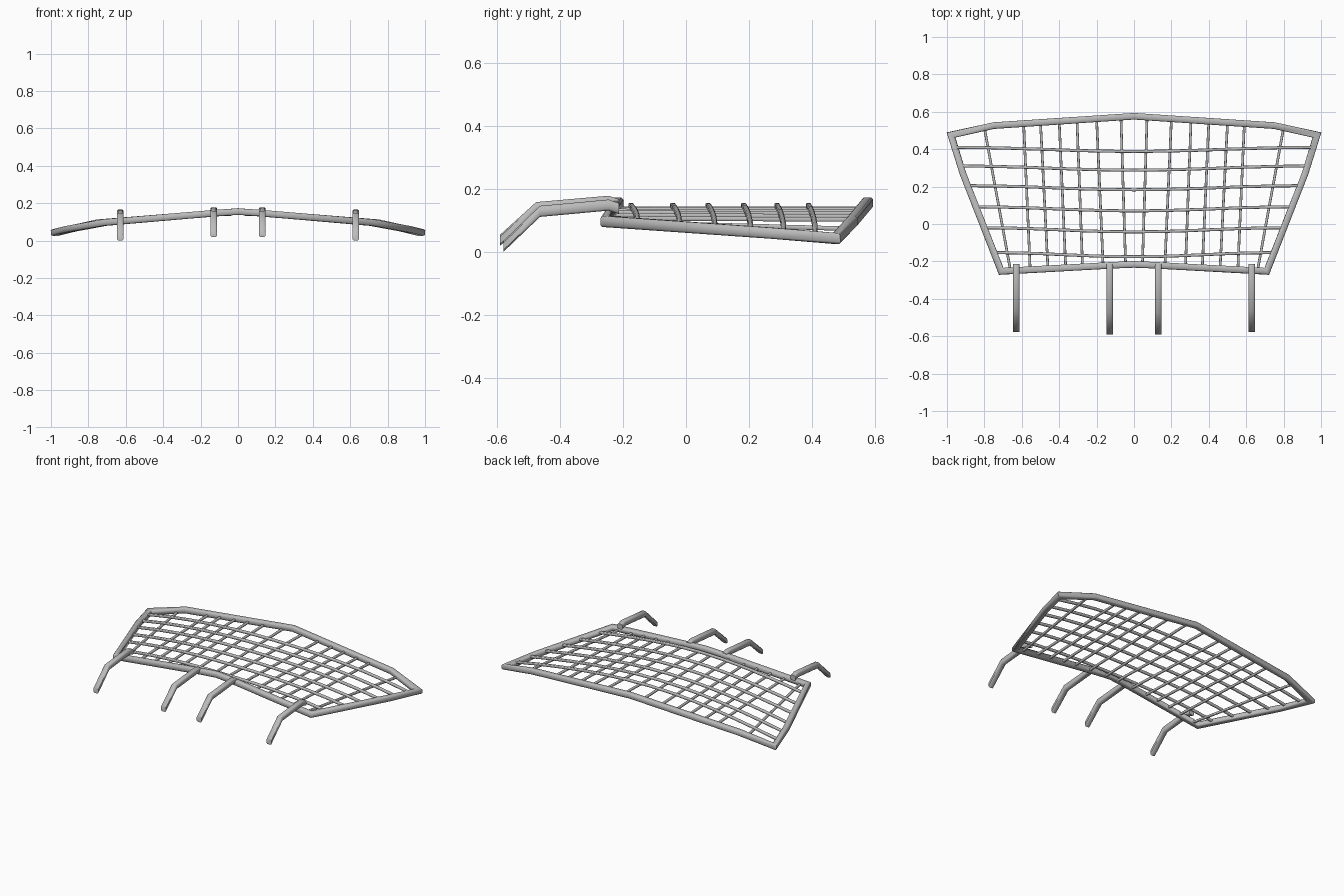
import bpy, bmesh, math
from mathutils import Vector

if "Cube" in bpy.data.objects:
    bpy.data.objects.remove(bpy.data.objects["Cube"], do_unlink=True)

steel = bpy.data.materials.new("grey_steel")
steel.use_nodes = True
GREY = (0.5, 0.5, 0.5, 1)
steel.diffuse_color = GREY
steel.node_tree.nodes["Principled BSDF"].inputs["Base Color"].default_value = GREY

# Square section with chamfered corners
c = 0.65
SECTION = ((1, -c), (1, c), (c, 1), (-c, 1), (-1, c), (-1, -c), (-c, -1), (c, -1))


def sweep(bm, path, size, closed=False, upright=False):
    """Sweep a mitred square bar along a path; upright keeps sections facing y."""
    pts = [Vector(p) for p in path]
    n = len(pts)
    rings = []
    for i, p in enumerate(pts):
        before = pts[i - 1] if closed or i else None
        after = pts[(i + 1) % n] if closed or i < n - 1 else None
        a = (p - before).normalized() if before is not None else (after - p).normalized()
        b = (after - p).normalized() if after is not None else a
        t = Vector((0, 1, 0)) if upright else (a + b).normalized()
        side = t.cross(Vector((0, 0, 1))).normalized()
        up = side.cross(t)
        stretch = 1 if upright else 1 / t.dot(a)
        rings.append([bm.verts.new(p + side * u * size * stretch + up * v * size)
                      for u, v in SECTION])
    sides = len(SECTION)
    for i in range(n if closed else n - 1):
        r, s = rings[i], rings[(i + 1) % n]
        for k in range(sides):
            m = (k + 1) % sides
            bm.faces.new((r[k], r[m], s[m], s[k]))
    if not closed:
        bm.faces.new(rings[0])
        bm.faces.new(rings[-1])


def finish(name, bm):
    bmesh.ops.recalc_face_normals(bm, faces=bm.faces)
    mesh = bpy.data.meshes.new(name)
    bm.to_mesh(mesh)
    bm.free()
    mesh.materials.append(steel)
    obj = bpy.data.objects.new(name, mesh)
    bpy.context.collection.objects.link(obj)
    bpy.ops.object.select_all(action='DESELECT')
    obj.select_set(True)
    bpy.context.view_layer.objects.active = obj
    bpy.ops.object.shade_smooth_by_angle(angle=math.radians(50))


def lerp_along(points, value, key, out):
    """Read one coordinate off a polyline at a given value of another."""
    for p, q in zip(points, points[1:]):
        if p[key] <= value <= q[key]:
            f = (value - p[key]) / (q[key] - p[key])
            return p[out] + f * (q[out] - p[out])
    return points[-1][out]


def arch(x):
    return 0.148 - 0.1 * x * x


# Outer frame: right half of each rail, mirrored into one loop
front_rail = [(0, -0.216, 0.155), (0.1, -0.22, 0.149), (0.71, -0.253, 0.097)]
side_rail = [front_rail[-1], (0.915, 0.27, 0.06), (0.978, 0.476, 0.043)]
back_rail = [(0, 0.576, 0.156), (0.75, 0.526, 0.096), side_rail[-1]]
half = front_rail + side_rail[1:] + back_rail[-2::-1]
loop = half + [(-x, y, z) for x, y, z in half[-2:0:-1]]
bm = bmesh.new()
sweep(bm, loop, 0.0175, closed=True)
finish("outer_frame", bm)

# Cross bars arching from side rail to side rail
bm = bmesh.new()
for y_edge in (0.41, 0.31, 0.205, 0.092, -0.02, -0.153):
    reach = lerp_along(side_rail, y_edge, 1, 0)
    path = []
    for i in range(13):
        u = -1 + i / 6
        bow = 0.011 * (1 + math.cos(math.pi * u))
        path.append((u * reach, y_edge - bow, arch(u * reach)))
    sweep(bm, path, 0.008)
finish("cross_bars", bm)

# Lengthwise bars fanning out from front rail to back rail
bm = bmesh.new()
fan = ((0.045, 0.07), (0.165, 0.2), (0.275, 0.305), (0.365, 0.4),
       (0.46, 0.5), (0.555, 0.59), (0.66, 0.8))
for x0, x1 in fan:
    y0 = lerp_along(front_rail, x0, 0, 1)
    y1 = lerp_along(back_rail, x1, 0, 1)
    for s in (-1, 1):
        path = []
        for i in range(5):
            f = i / 4
            x = x0 + f * (x1 - x0)
            path.append((s * x, y0 + f * (y1 - y0), arch(x) - 0.01))
        sweep(bm, path, 0.007)
finish("lengthwise_bars", bm)

# Bent mounting legs; the outer pair sits lower, most of all at the foot
leg = [(-0.59, 0.037), (-0.475, 0.141), (-0.245, 0.161), (-0.213, 0.15)]
for label, x, dy, foot_drop, drop in (("inner", 0.13, 0, 0, 0),
                                      ("outer", 0.63, 0.012, 0.018, 0.012)):
    for s, hand in ((1, "left"), (-1, "right")):
        bm = bmesh.new()
        path = []
        for i, (y, z) in enumerate(leg):
            path.append((s * x, y + (dy if i < 2 else 0), z - (drop if i else foot_drop)))
        sweep(bm, path, 0.0175, upright=True)
        finish(label + "_leg_" + hand, bm)
